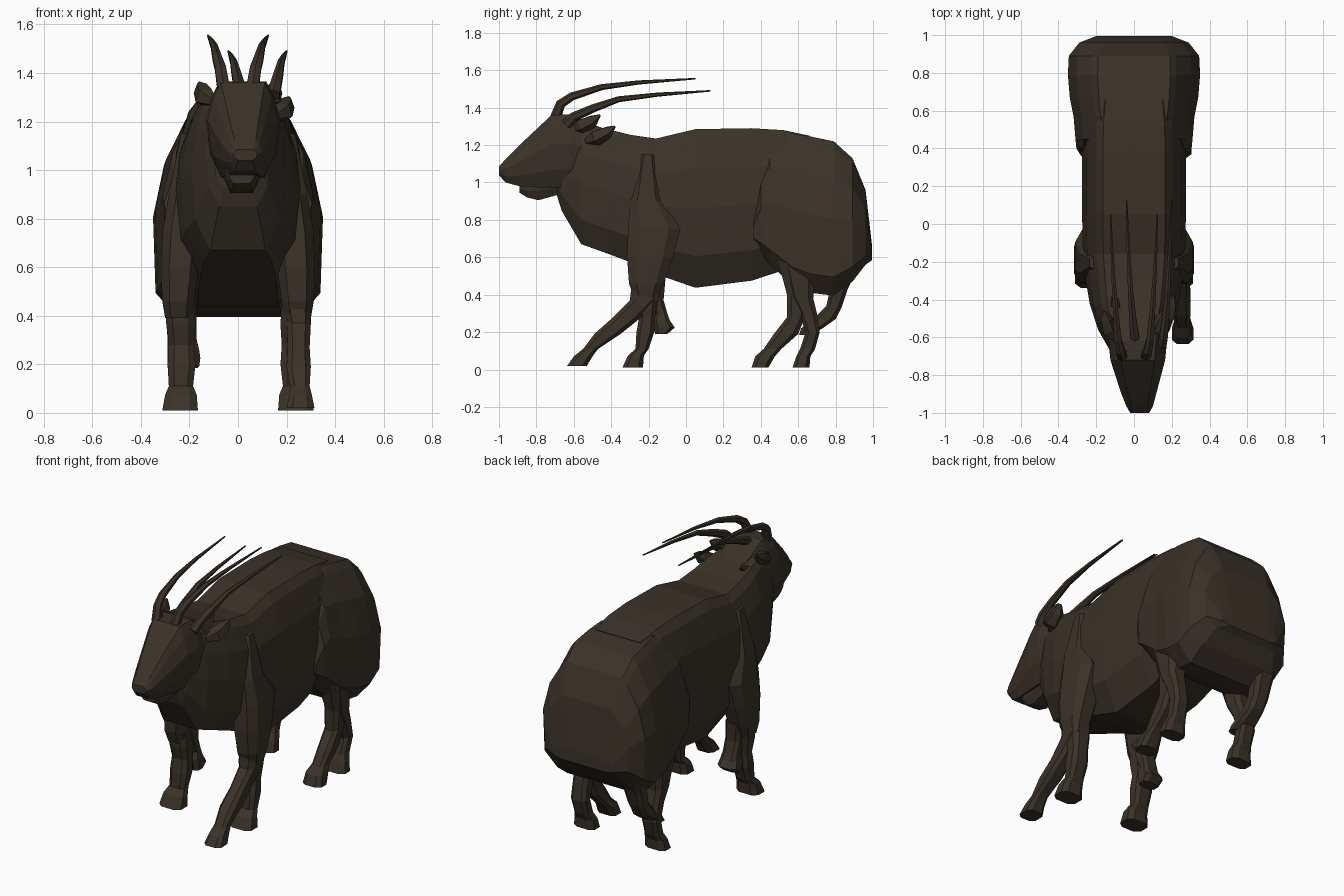
import bpy, bmesh, math
from mathutils import Vector

hide = bpy.data.materials.new("dark_brown_hide")
hide.diffuse_color = (0.043, 0.032, 0.021, 1)


def loft(name, rings):
    """Skin a list of equal-sized point rings and cap both ends."""
    bm = bmesh.new()
    vs = [[bm.verts.new(p) for p in r] for r in rings]
    n = len(vs[0])
    for a, b in zip(vs, vs[1:]):
        for i in range(n):
            j = (i + 1) % n
            bm.faces.new((a[i], a[j], b[j], b[i]))
    bm.faces.new(vs[0])
    bm.faces.new(vs[-1])
    bmesh.ops.recalc_face_normals(bm, faces=bm.faces)
    me = bpy.data.meshes.new(name)
    bm.to_mesh(me)
    bm.free()
    me.materials.append(hide)
    ob = bpy.data.objects.new(name, me)
    bpy.context.collection.objects.link(ob)
    return ob


def barrel(name, sections, profile, cx=0.0):
    """Sections along y: (y, half width, bottom z, top z, centre x)."""
    rings = []
    for y, w, lo, hi, *c in sections:
        c = c[0] if c else cx
        right = [(c + w * f, y, lo + (hi - lo) * t) for t, f in profile]
        left = [(c - w * f, y, lo + (hi - lo) * t) for t, f in reversed(profile)]
        rings.append(right + left)
    return loft(name, rings)


def leg(name, side, sections):
    """Sections from top to bottom: (z, y front, y back, x inner, x outer)."""
    rings = []
    for z, y0, y1, x0, x1 in sections:
        b = 0.22
        dx, dy = (x1 - x0) * b, (y1 - y0) * b
        pts = [(x0 + dx, y0), (x1 - dx, y0), (x1, y0 + dy), (x1, y1 - dy),
               (x1 - dx, y1), (x0 + dx, y1), (x0, y1 - dy), (x0, y0 + dy)]
        rings.append([(side * x, y, z) for x, y in pts])
    return loft(name, rings)


def tube(name, path, radii, sides=6):
    """Tapered tube along a path."""
    pts = [Vector(p) for p in path]
    rings = []
    for i, p in enumerate(pts):
        d = (pts[min(i + 1, len(pts) - 1)] - pts[max(i - 1, 0)]).normalized()
        u = d.cross(Vector((1, 0, 0))).normalized()
        v = d.cross(u)
        rings.append([p + radii[i] * (math.cos(a) * u + math.sin(a) * v)
                      for a in (2 * math.pi * k / sides for k in range(sides))])
    return loft(name, rings)


# Torso with the deep neck and chest
trunk = [(0, .60), (.2, .93), (.5, 1), (.75, .92), (.94, .74), (1, .60)]
barrel("torso", [
    (-.69, .10, .93, 1.20), (-.665, .13, .85, 1.27), (-.56, .19, .67, 1.32),
    (-.42, .235, .62, 1.285), (-.30, .255, .575, 1.255), (-.16, .27, .51, 1.235),
    (.05, .275, .437, 1.285), (.35, .275, .475, 1.29), (.52, .27, .53, 1.28),
    (.66, .25, .55, 1.25)], trunk)

# Broad hindquarters
rump = [(0, .72), (.12, .97), (.5, 1), (.76, .87), (.95, .64), (1, .55)]
barrel("hindquarters", [
    (.36, .28, .68, .85), (.40, .305, .62, 1.10), (.45, .31, .56, 1.235),
    (.57, .32, .45, 1.262), (.67, .34, .41, 1.245), (.79, .35, .395, 1.22),
    (.89, .345, .47, 1.13), (.96, .29, .56, .96), (.995, .20, .585, .66)], rump)

# Head: long wedge muzzle, then the lower jaw
skull = [(0, .60), (.25, .9), (.6, 1), (.85, .82), (1, .62)]
barrel("head", [
    (-1.0, .05, 1.04, 1.085, .03), (-.965, .07, 1.0, 1.125, .03),
    (-.89, .095, .98, 1.20, .025), (-.72, .145, .97, 1.36, .02),
    (-.62, .155, .97, 1.365, .02), (-.50, .15, 1.0, 1.31, .01),
    (-.38, .13, 1.05, 1.27, 0)], skull)
barrel("lower_jaw", [
    (-.89, .055, .945, 1.03), (-.85, .07, .92, 1.06), (-.79, .075, .905, 1.10),
    (-.68, .09, .935, 1.10), (-.60, .09, .98, 1.10)], skull, cx=.015)

# Swept-back horns: a high pair and a lower pair
for s, label in ((1, "right"), (-1, "left")):
    for kind, cx, w0, w1, path in (
            ("high", 0, .06, .124, [(-.70, 1.34), (-.67, 1.42), (-.61, 1.46),
                                    (-.45, 1.51), (-.25, 1.535), (.05, 1.555)]),
            ("low", .08, .065, .12, [(-.64, 1.31), (-.60, 1.35), (-.50, 1.395),
                                     (-.36, 1.445), (-.15, 1.47), (.13, 1.49)])):
        n = len(path) - 1
        tube(f"{kind}_horn_{label}",
             [(cx + s * (w0 + (w1 - w0) * i / n), y, z) for i, (y, z) in enumerate(path)],
             [.03, .026, .022, .016, .011, .004])

    # Leaf-shaped ears, two per side like the horns
    for kind, cx, dy, dz in (("upper", 0, -.04, .03), ("lower", .05, .04, -.03)):
        tube(f"{kind}_ear_{label}",
             [(cx + s * .10, -.57 + dy, 1.25 + dz), (cx + s * .135, -.52 + dy, 1.27 + dz),
              (cx + s * .15, -.46 + dy, 1.30 + dz), (cx + s * .16, -.42 + dy, 1.33 + dz)],
             [.02, .045, .035, .006], 5)

    # Shoulders tapering into the front knees
    leg(f"shoulder_{label}", s, [
        (1.15, -.24, -.17, .12, .235), (.90, -.30, -.12, .14, .285),
        (.75, -.31, -.03, .15, .31), (.60, -.315, -.07, .16, .318),
        (.46, -.305, -.12, .18, .312), (.39, -.28, -.15, .19, .30)])
    # Standing front leg
    leg(f"front_leg_{label}", s, [
        (.48, -.28, -.13, .18, .305), (.36, -.27, -.15, .175, .295),
        (.28, -.25, -.165, .18, .285), (.20, -.265, -.17, .175, .29),
        (.11, -.27, -.20, .185, .285), (.075, -.31, -.225, .17, .30),
        (.01, -.34, -.23, .165, .312)])
    # Standing hind leg
    leg(f"hind_leg_{label}", s, [
        (.60, .48, .74, .15, .31), (.47, .53, .69, .17, .30), (.38, .56, .68, .18, .295),
        (.30, .605, .70, .19, .29), (.20, .64, .715, .19, .29), (.11, .61, .69, .19, .285),
        (.07, .59, .665, .175, .30), (.01, .57, .66, .17, .31)])

# Striding legs: reaching on the right, lifted on the left
leg("reaching_front_leg", 1, [
    (.46, -.29, -.13, .19, .30), (.37, -.30, -.15, .20, .30), (.27, -.40, -.25, .205, .295),
    (.19, -.49, -.35, .20, .30), (.11, -.55, -.47, .215, .295),
    (.07, -.60, -.50, .21, .305), (.02, -.635, -.53, .20, .315)])
leg("lifted_front_leg", -1, [
    (.48, -.25, -.11, .17, .29), (.37, -.20, -.12, .17, .27), (.30, -.165, -.10, .17, .265),
    (.26, -.18, -.085, .16, .27), (.225, -.175, -.06, .155, .28), (.19, -.165, -.10, .16, .27)])
leg("reaching_hind_leg", 1, [
    (.55, .50, .70, .18, .30), (.40, .54, .66, .19, .29), (.28, .54, .635, .195, .285),
    (.19, .47, .60, .195, .285), (.11, .415, .51, .20, .28),
    (.07, .37, .475, .185, .295), (.01, .35, .44, .18, .305)])
leg("lifted_hind_leg", -1, [
    (.55, .76, .92, .16, .30), (.43, .77, .865, .17, .29), (.34, .75, .835, .18, .285),
    (.27, .68, .80, .18, .28), (.22, .615, .73, .17, .285), (.185, .605, .67, .165, .29)])
